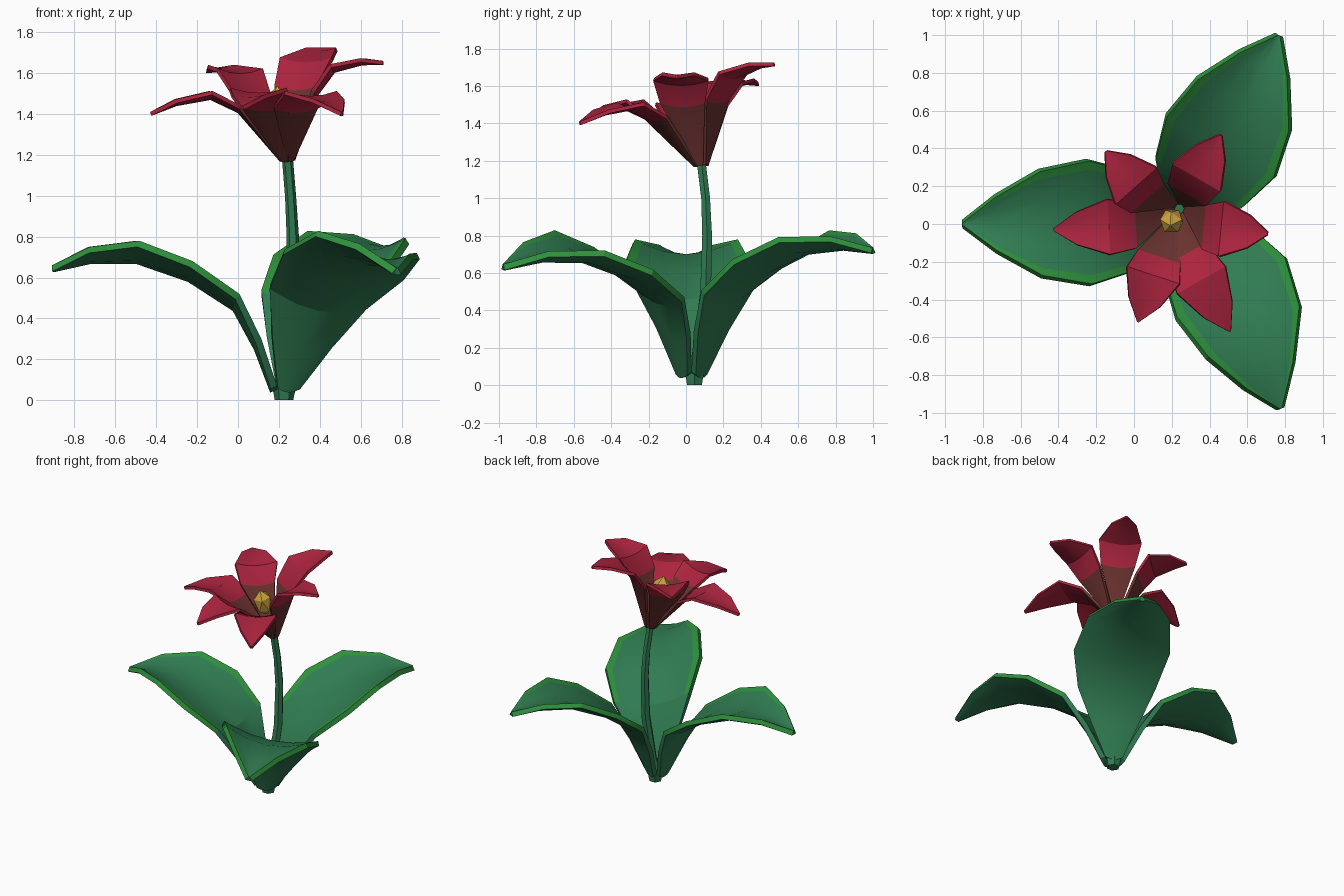
import bpy, math
from mathutils import Vector

if "Cube" in bpy.data.objects:
    bpy.data.objects.remove(bpy.data.objects["Cube"])


def material(name, srgb):
    m = bpy.data.materials.new(name)
    m.diffuse_color = [(c / 255 / 12.92 if c < 11 else ((c / 255 + 0.055) / 1.055) ** 2.4) for c in srgb] + [1]
    m.use_nodes = True
    m.node_tree.nodes["Principled BSDF"].inputs["Base Color"].default_value = m.diffuse_color
    return m


GREEN = material("leaf green", (48, 124, 82))
BRIGHT = material("bright leaf edge", (46, 144, 60))
RED = material("petal red", (172, 36, 62))
THROAT = material("throat brown", (106, 50, 47))
GOLD = material("stamen gold", (208, 164, 62))


def finish(ob, angle=28):
    bpy.ops.object.select_all(action='DESELECT')
    ob.select_set(True)
    bpy.context.view_layer.objects.active = ob
    for m in list(ob.modifiers):
        bpy.ops.object.modifier_apply(modifier=m.name)
    bpy.ops.object.shade_smooth_by_angle(angle=math.radians(angle))


def blade(name, rows, cols, mats, rule, thick, shell_offset):
    """Thick curved blade. Each row is (centre, side vector, edge rise, roll)."""
    n = len(cols)
    verts = [c + side * s + Vector((0, 0, rise * s * s + roll * s))
             for c, side, rise, roll in rows for s in cols]
    faces, idx = [], []
    for i in range(len(rows) - 1):
        for j in range(n - 1):
            a = i * n + j
            faces.append((a, a + n, a + n + 1, a + 1))
            idx.append(rule(i, j))
    me = bpy.data.meshes.new(name)
    me.from_pydata(verts, [], faces)
    for m in mats:
        me.materials.append(m)
    for p, k in zip(me.polygons, idx):
        p.material_index = k
    ob = bpy.data.objects.new(name, me)
    bpy.context.collection.objects.link(ob)
    s = ob.modifiers.new("thickness", 'SOLIDIFY')
    s.thickness = thick
    s.offset = -1
    s.material_offset = shell_offset
    finish(ob)
    return ob


# Three broad leaves: (distance, height, half width, edge rise) along each
LEAF = [(0.03, 0.05, 0.055, 0.02), (0.11, 0.26, 0.16, 0.04), (0.22, 0.46, 0.26, 0.06),
        (0.45, 0.61, 0.325, 0.07), (0.71, 0.70, 0.275, 0.08), (0.95, 0.70, 0.14, 0.05),
        (1.13, 0.66, 0.004, 0.0)]
LCOLS = (-1, -0.86, -0.45, 0, 0.45, 0.86, 1)
BEND = (0, 0.4, 0.8, 1, 0.9, 0.4, 0)
# name, direction, sideways bend, roll, tip lift, length factor
for name, deg, bend, roll, lift, length in (("left_leaf", 181.5, 0.01, 0, 0, 1.0),
                                            ("back_leaf", 60.5, -0.02, 0.02, 0.06, 0.985),
                                            ("front_leaf", -61, 0.08, -0.06, -0.01, 1.02)):
    u = Vector((math.cos(math.radians(deg)), math.sin(math.radians(deg)), 0))
    v = Vector((-u.y, u.x, 0))
    rows = []
    for (d, z, w, rise), b in zip(LEAF, BEND):
        c = Vector((0.22, 0.03, z + lift * d * d)) + u * d * length + v * bend * b
        rows.append((c, v * w, rise, roll * b))
    blade(name, rows, LCOLS, (GREEN, BRIGHT, GREEN, GREEN),
          lambda i, j: 1 if i >= 2 and j in (0, 5) else 0, 0.035, 2)

# Six petals opening from a brown throat, each aimed at its own tip
BASE = Vector((0.24, 0.08, 1.18))
HEART = Vector((0.19, 0.0, 1.5))
TIPS = ((0.71, -0.05, 1.66), (0.46, 0.47, 1.725), (-0.15, 0.385, 1.62),
        (-0.43, -0.03, 1.41), (0.02, -0.52, 1.44), (0.51, -0.57, 1.41))
for k, tip in enumerate(TIPS):
    tip = Vector(tip)
    u = tip - HEART
    u.z = 0
    reach = u.length
    u.normalize()
    v = Vector((-u.y, u.x, 0))
    rim = HEART + u * 0.18
    rim.z = 1.46 + (tip.z - 1.54) * 0.3
    mid = HEART.lerp(tip, 0.52) + Vector((0, 0, 0.035))
    outer = HEART.lerp(tip, 0.8) + Vector((0, 0, 0.03))
    rows = [(BASE + u * 0.02, v * 0.014, 0, 0),
            (rim, v * 0.118, 0.02, 0),
            (mid, v * 0.145, 0.025, 0),
            (outer, v * 0.085, 0.015, 0),
            (tip, v * 0.004, 0, 0)]
    blade(f"petal_{k + 1}", rows, (-1, -0.5, 0, 0.5, 1), (RED, THROAT),
          lambda i, j: 1 if i == 0 else 0, 0.02, 0)

# Bent six-sided stem with a thicker foot
cu = bpy.data.curves.new("stem", 'CURVE')
cu.dimensions = '3D'
cu.bevel_depth = 0.03
cu.bevel_resolution = 1
cu.use_fill_caps = True
sp = cu.splines.new('POLY')
PATH = ((0.225, 0.045, 0, 1.5), (0.225, 0.045, 0.06, 1.9), (0.24, 0.06, 0.16, 1.1), (0.265, 0.105, 0.5, 1.1),
        (0.268, 0.113, 0.8, 1), (0.257, 0.105, 1.0, 0.9), (0.24, 0.08, 1.205, 0.9))
sp.points.add(len(PATH) - 1)
for p, (x, y, z, r) in zip(sp.points, PATH):
    p.co = (x, y, z, 1)
    p.radius = r
stem = bpy.data.objects.new("stem", cu)
bpy.context.collection.objects.link(stem)
bpy.ops.object.select_all(action='DESELECT')
stem.select_set(True)
bpy.context.view_layer.objects.active = stem
bpy.ops.object.convert(target='MESH')
stem = bpy.context.object
stem.data.materials.clear()
stem.data.materials.append(GREEN)
finish(stem, 20)

# Faceted golden stamen in the throat
bpy.ops.mesh.primitive_ico_sphere_add(subdivisions=1, radius=1, location=(0.2, 0.015, 1.44))
stamen = bpy.context.object
stamen.name = "stamen"
stamen.scale = (0.068, 0.068, 0.1)
stamen.rotation_euler = (0.2, -0.15, 0.3)
stamen.data.materials.append(GOLD)
